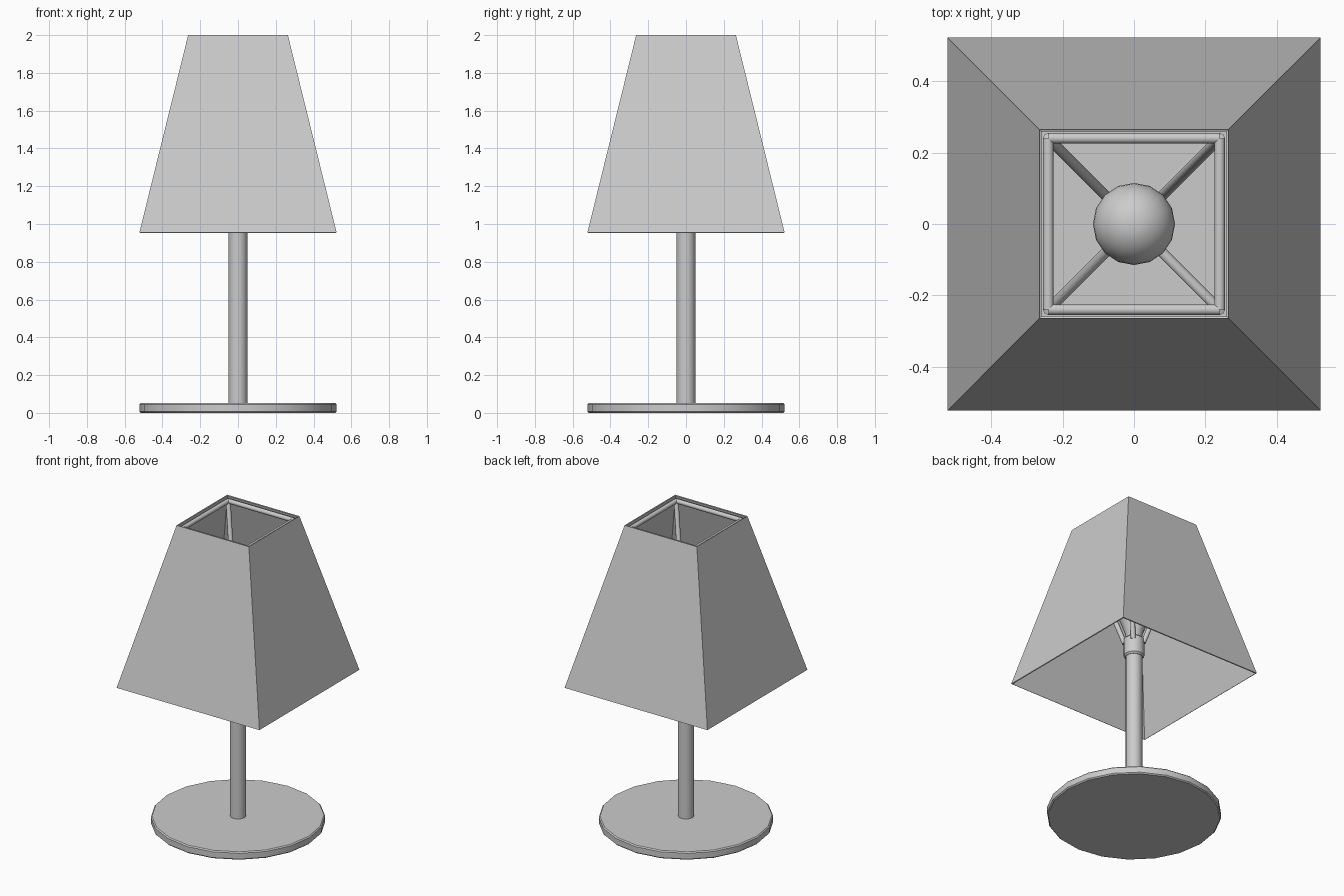
import bpy, bmesh
from math import pi, cos, sin
from mathutils import Vector

if "Cube" in bpy.data.objects:
    bpy.data.objects.remove(bpy.data.objects["Cube"])


def make(name, bm, smooth=True):
    bmesh.ops.recalc_face_normals(bm, faces=bm.faces)
    me = bpy.data.meshes.new(name)
    bm.to_mesh(me)
    bm.free()
    ob = bpy.data.objects.new(name, me)
    bpy.context.collection.objects.link(ob)
    if smooth:
        bpy.ops.object.select_all(action='DESELECT')
        ob.select_set(True)
        bpy.context.view_layer.objects.active = ob
        bpy.ops.object.shade_smooth_by_angle(angle=0.7)
    return ob


def lathe(name, profile, sides):
    """Spin (radius, z) points around z and cap both ends."""
    bm = bmesh.new()
    rings = [[bm.verts.new((r * cos(2 * pi * i / sides), r * sin(2 * pi * i / sides), z))
              for i in range(sides)] for r, z in profile]
    for a, b in zip(rings, rings[1:]):
        for i in range(sides):
            j = (i + 1) % sides
            bm.faces.new((a[i], a[j], b[j], b[i]))
    bm.faces.new(rings[0])
    bm.faces.new(rings[-1])
    return make(name, bm)


def rod(name, a, b, radius, sides=10):
    a, b = Vector(a), Vector(b)
    d = b - a
    bm = bmesh.new()
    bmesh.ops.create_cone(bm, cap_ends=True, segments=sides, radius1=radius,
                          radius2=radius, depth=d.length)
    ob = make(name, bm)
    ob.location = (a + b) / 2
    ob.rotation_euler = d.to_track_quat('Z', 'Y').to_euler()
    return ob


# Foot, stem and socket
lathe("base", [(0.515, 0), (0.522, 0.007), (0.522, 0.045), (0.515, 0.052)], 20)
lathe("stem", [(0.05, 0.05), (0.05, 1.12)], 16)
lathe("socket", [(0.052, 1.10), (0.062, 1.11), (0.062, 1.22), (0.052, 1.23)], 16)

# Bulb: narrow neck opening into a round head
head = [(0.115 * cos(t * pi / 16), 1.44 + 0.115 * sin(t * pi / 16)) for t in range(-3, 8)]
lathe("bulb", [(0.045, 1.22), (0.055, 1.27), (0.08, 1.34)] + head, 16)

# Shade: open tapered square with a thin wall
bm = bmesh.new()
corners = [(-1, -1), (1, -1), (1, 1), (-1, 1)]
low = [bm.verts.new((0.522 * x, 0.522 * y, 0.955)) for x, y in corners]
top = [bm.verts.new((0.264 * x, 0.264 * y, 2.0)) for x, y in corners]
for i in range(4):
    j = (i + 1) % 4
    bm.faces.new((low[i], low[j], top[j], top[i]))
shade = make("shade", bm, smooth=False)
wall = shade.modifiers.new("wall", 'SOLIDIFY')
wall.thickness = 0.008
wall.offset = -1

# Wire frame: square ring under the rim and four arms down to the socket
R, Z = 0.24, 1.975
for i, (x, y) in enumerate(corners):
    nx, ny = corners[(i + 1) % 4]
    rod(f"frame_ring_{i + 1}", (R * x, R * y, Z), (R * nx, R * ny, Z), 0.015)
    rod(f"frame_arm_{i + 1}", (0.04 * x, 0.04 * y, 1.2), (R * x, R * y, Z), 0.015)
